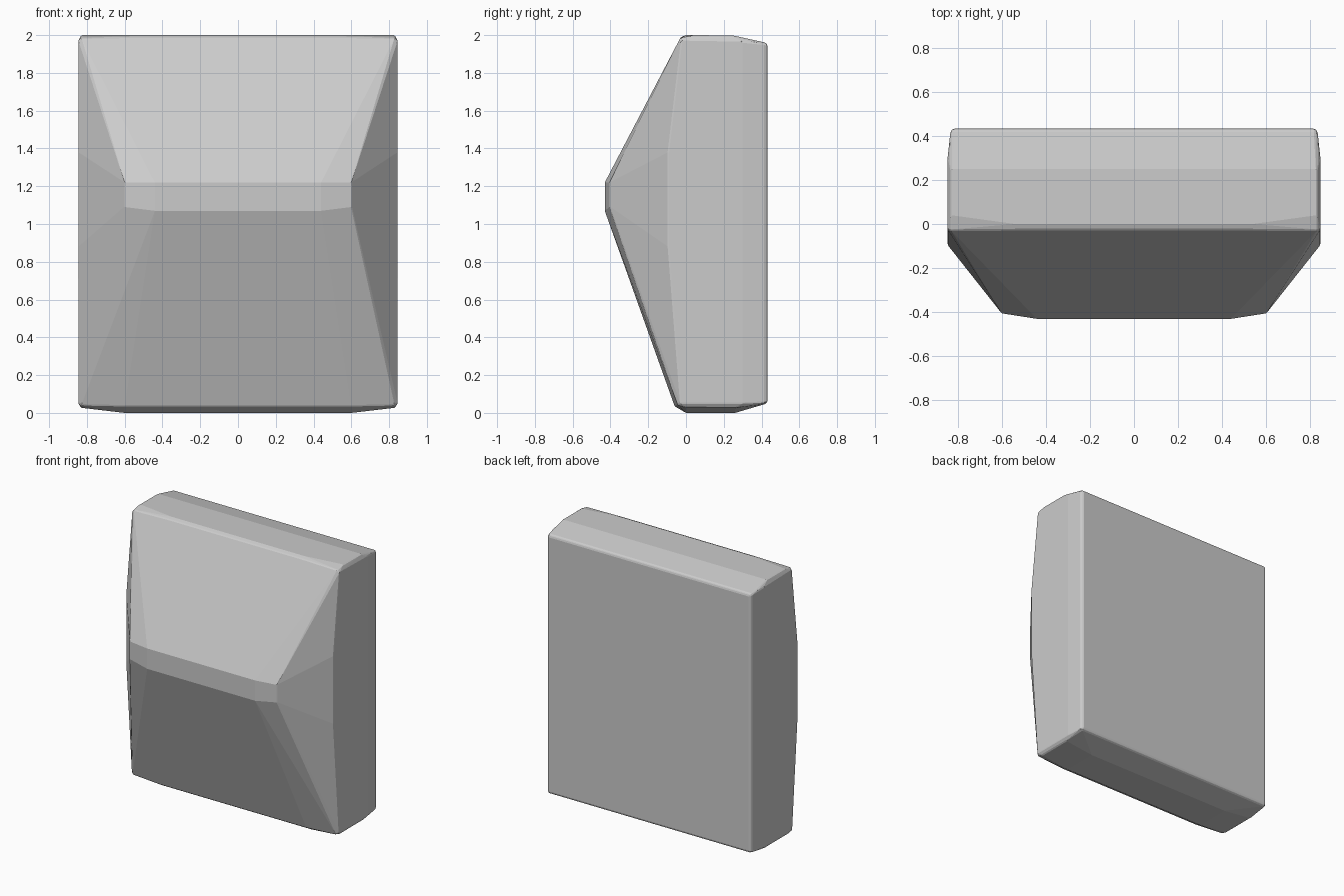
import bpy, bmesh

if "Cube" in bpy.data.objects:
    bpy.data.objects.remove(bpy.data.objects["Cube"])

# Half-outline key points (x >= 0), grouped by region of the faceted block
front_ridge = [(0.44, -0.43, 1.07), (0.44, -0.43, 1.22),
               (0.60, -0.405, 1.09), (0.60, -0.405, 1.22)]
side_face = [(0.845, -0.095, 0.88), (0.845, -0.095, 1.38),
             (0.845, -0.03, 0.05), (0.845, -0.025, 1.97),
             (0.845, 0.30, 0.05), (0.845, 0.30, 1.965)]
top_rim = [(0.54, 0.0, 2.0), (0.83, 0.04, 2.0), (0.83, 0.24, 2.0),
           (0.83, -0.03, 1.985), (0.54, -0.027, 1.99)]
bottom_rim = [(0.60, 0.0, 0.0), (0.60, 0.26, 0.0), (0.60, -0.06, 0.035),
              (0.83, 0.0, 0.027), (0.83, 0.26, 0.027), (0.83, -0.043, 0.04)]
back_face = [(0.82, 0.432, 0.06), (0.82, 0.432, 1.945),
             (0.832, 0.42, 0.055), (0.832, 0.42, 1.953),
             (0.815, 0.422, 0.047), (0.815, 0.422, 1.96)]


def hull_object(name, half_points):
    """Mirror the points across x and wrap them in a convex skin."""
    bm = bmesh.new()
    for x, y, z in half_points:
        for side in (-1, 1):
            bm.verts.new((side * x, y, z))
    result = bmesh.ops.convex_hull(bm, input=bm.verts[:])
    bmesh.ops.delete(bm, geom=[v for v in bm.verts if not v.link_faces], context='VERTS')
    # Merge coplanar triangles into clean flat facets
    bmesh.ops.dissolve_limit(bm, angle_limit=0.01, verts=bm.verts[:], edges=bm.edges[:])
    bmesh.ops.recalc_face_normals(bm, faces=bm.faces[:])
    mesh = bpy.data.meshes.new(name)
    bm.to_mesh(mesh)
    bm.free()
    obj = bpy.data.objects.new(name, mesh)
    bpy.context.collection.objects.link(obj)
    return obj


# Faceted block with a pyramidal front and flat back
block = hull_object("faceted_block",
                    front_ridge + side_face + top_rim + bottom_rim + back_face)

# Slightly worn edges
bevel = block.modifiers.new("edge_softening", 'BEVEL')
bevel.width = 0.006
bevel.segments = 1
bevel.limit_method = 'ANGLE'
bevel.angle_limit = 0.5
